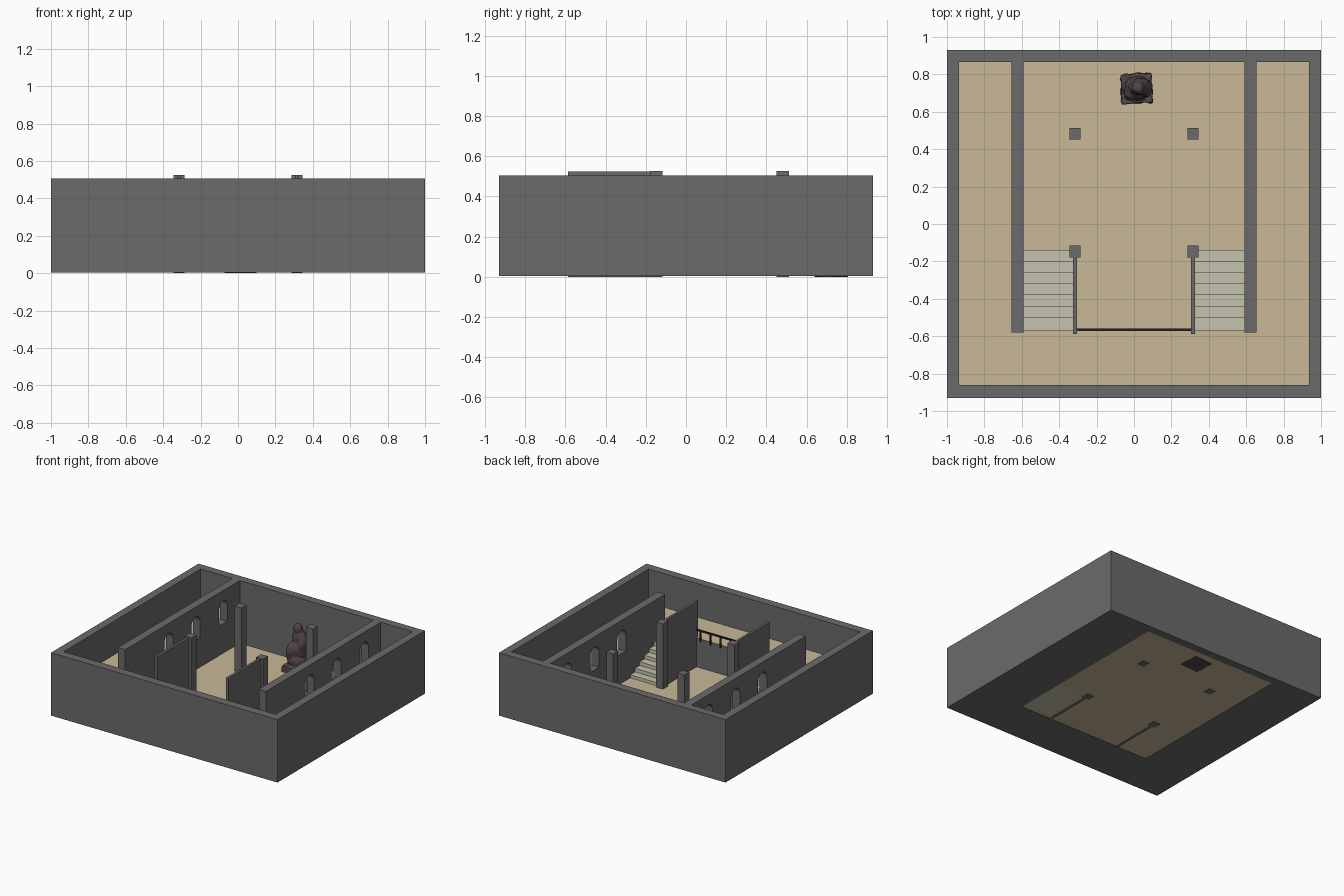
import bpy, bmesh, math
from mathutils import Vector, Matrix, noise

if "Cube" in bpy.data.objects:
    bpy.data.objects.remove(bpy.data.objects["Cube"])


def material(name, rgb):
    m = bpy.data.materials.new(name)
    m.diffuse_color = (*rgb, 1)
    m.use_nodes = True
    m.node_tree.nodes["Principled BSDF"].inputs["Base Color"].default_value = m.diffuse_color
    return m


STONE = material("dark_stone", (0.145, 0.145, 0.145))
SAND = material("sand_floor", (0.58, 0.48, 0.31))
PALE = material("pale_step", (0.56, 0.55, 0.43))
WOOD = material("dark_wood", (0.03, 0.015, 0.015))
ROCK = material("statue_rock", (0.085, 0.06, 0.065))

FLOOR = 0.235      # upper floor height
TOP = 0.505        # wall top height
PIT_X, PIT_Y0, BACK = 0.59, -0.57, 0.865


def make(name, bm, mat):
    bmesh.ops.recalc_face_normals(bm, faces=bm.faces)
    me = bpy.data.meshes.new(name)
    bm.to_mesh(me)
    bm.free()
    ob = bpy.data.objects.new(name, me)
    bpy.context.collection.objects.link(ob)
    if mat:
        me.materials.append(mat)
    return ob


def add_box(bm, x, y, z):
    size = (x[1] - x[0], y[1] - y[0], z[1] - z[0])
    mid = ((x[0] + x[1]) / 2, (y[0] + y[1]) / 2, (z[0] + z[1]) / 2)
    bmesh.ops.create_cube(bm, size=1, matrix=Matrix.Translation(mid) @ Matrix.Diagonal((*size, 1)))


def box(name, x, y, z, mat):
    bm = bmesh.new()
    add_box(bm, x, y, z)
    return make(name, bm, mat)


def add_prism(bm, profile, x0, x1):
    """Extrude a closed (y, z) profile along x."""
    f = bm.faces.new([bm.verts.new((x0, y, z)) for y, z in profile])
    new = bmesh.ops.extrude_face_region(bm, geom=[f])["geom"]
    for v in new:
        if isinstance(v, bmesh.types.BMVert):
            v.co.x = x1


def cut(ob, cutter):
    mod = ob.modifiers.new("cut", 'BOOLEAN')
    mod.operation, mod.solver, mod.object = 'DIFFERENCE', 'EXACT', cutter
    cutter.hide_render = True
    bpy.context.view_layer.objects.active = ob
    bpy.ops.object.modifier_apply(modifier=mod.name)
    bpy.data.objects.remove(cutter)


def plane(name, x, y, z, mat):
    bm = bmesh.new()
    bm.faces.new([bm.verts.new((a, b, z)) for a, b in
                  ((x[0], y[0]), (x[1], y[0]), (x[1], y[1]), (x[0], y[1]))])
    return make(name, bm, mat)


# outer shell with raised floor and sunken hall
shell = box("outer_walls", (-1, 1), (-0.93, 0.93), (0.003, TOP), STONE)
cut(shell, box("room_cutter", (-0.935, 0.935), (-0.862, BACK), (FLOOR, 1), None))
cut(shell, box("pit_cutter", (-PIT_X, PIT_X), (PIT_Y0, BACK), (-1, 1), None))

# sand floors
plane("hall_floor", (-PIT_X, PIT_X), (PIT_Y0, BACK), 0.005, SAND)
plane("front_floor", (-0.935, 0.935), (-0.862, PIT_Y0), FLOOR + 0.002, SAND)

# arched window profile
W, SILL, SPRING = 0.055, 0.24, 0.37
arch = [(-W, SILL), (W, SILL)] + [
    (W * math.cos(math.pi * i / 12), SPRING + W * math.sin(math.pi * i / 12)) for i in range(13)]

# stair profile
rise, run, y_start, steps = FLOOR / 8, 0.0595, -0.14, 7
stair = [(y_start, 0.005)]
for i in range(steps):
    stair += [(y_start - i * run, (i + 1) * rise), (y_start - (i + 1) * run, (i + 1) * rise)]
stair += [(PIT_Y0, steps * rise), (PIT_Y0, 0.005)]

for side, s in (("left", -1), ("right", 1)):
    def sx(a, b):
        return tuple(sorted((s * a, s * b)))
    # corridor floor
    plane(side + "_corridor_floor", sx(0.59, 0.935), (PIT_Y0, BACK), FLOOR + 0.002, SAND)
    # inner wall with three arched windows
    wall = box(side + "_inner_wall", sx(PIT_X, 0.655), (-0.58, BACK), (FLOOR, TOP), STONE)
    bm = bmesh.new()
    for y in (-0.03, 0.31, 0.655):
        add_prism(bm, [(y + a, b) for a, b in arch], *sx(0.5, 0.75))
    cut(wall, make("window_cutter", bm, None))
    # stairs
    bm = bmesh.new()
    add_prism(bm, stair, *sx(0.325, PIT_X))
    make(side + "_stairs", bm, PALE)
    # columns and stair panel
    for row, y in (("front", -0.147), ("back", 0.482)):
        box(f"{side}_{row}_column", sx(0.285, 0.345), (y - 0.031, y + 0.031), (0, 0.526), STONE)
    box(side + "_stair_panel", sx(0.306, 0.326), (-0.587, -0.15), (0, 0.524), STONE)

# balcony railing
bm = bmesh.new()
add_box(bm, (-0.308, 0.308), (-0.572, -0.56), (0.298, 0.31))
for i in range(7):
    x = -0.27 + i * 0.09
    add_box(bm, (x - 0.005, x + 0.005), (-0.571, -0.561), (FLOOR - 0.02, 0.3))
make("balcony_railing", bm, WOOD)

# rough statue: plinth, draped body, folded knee, bowed head
bm = bmesh.new()
rot = Matrix.Rotation(math.radians(3), 4, 'Z')
bmesh.ops.create_cube(bm, size=1, matrix=Matrix.Translation((0.014, 0.725, 0.025)) @ rot
                      @ Matrix.Diagonal((0.165, 0.16, 0.05, 1)))
blobs = [((0.015, 0.725, 0.09), (0.078, 0.066, 0.07)),
         ((0.022, 0.73, 0.17), (0.070, 0.060, 0.09)),
         ((0.030, 0.735, 0.26), (0.058, 0.048, 0.075)),
         ((0.022, 0.728, 0.335), (0.034, 0.034, 0.046)),
         ((-0.015, 0.69, 0.15), (0.040, 0.030, 0.07)),
         ((0.065, 0.725, 0.22), (0.036, 0.045, 0.075))]
for c, r in blobs:
    bmesh.ops.create_icosphere(bm, subdivisions=3, radius=1,
                               matrix=Matrix.Translation(c) @ Matrix.Diagonal((*r, 1)))
statue = make("statue", bm, ROCK)
rm = statue.modifiers.new("fuse", 'REMESH')
rm.mode, rm.voxel_size = 'VOXEL', 0.006
bpy.context.view_layer.objects.active = statue
bpy.ops.object.modifier_apply(modifier=rm.name)
for v in statue.data.vertices:
    n = noise.noise(Vector((v.co.x * 35, v.co.y * 35, v.co.z * 18)))
    v.co += v.normal * n * 0.007
    v.co.z = max(v.co.z, 0)
if not statue.data.materials:
    statue.data.materials.append(ROCK)
statue.select_set(True)
bpy.ops.object.shade_smooth_by_angle(angle=math.radians(40))
